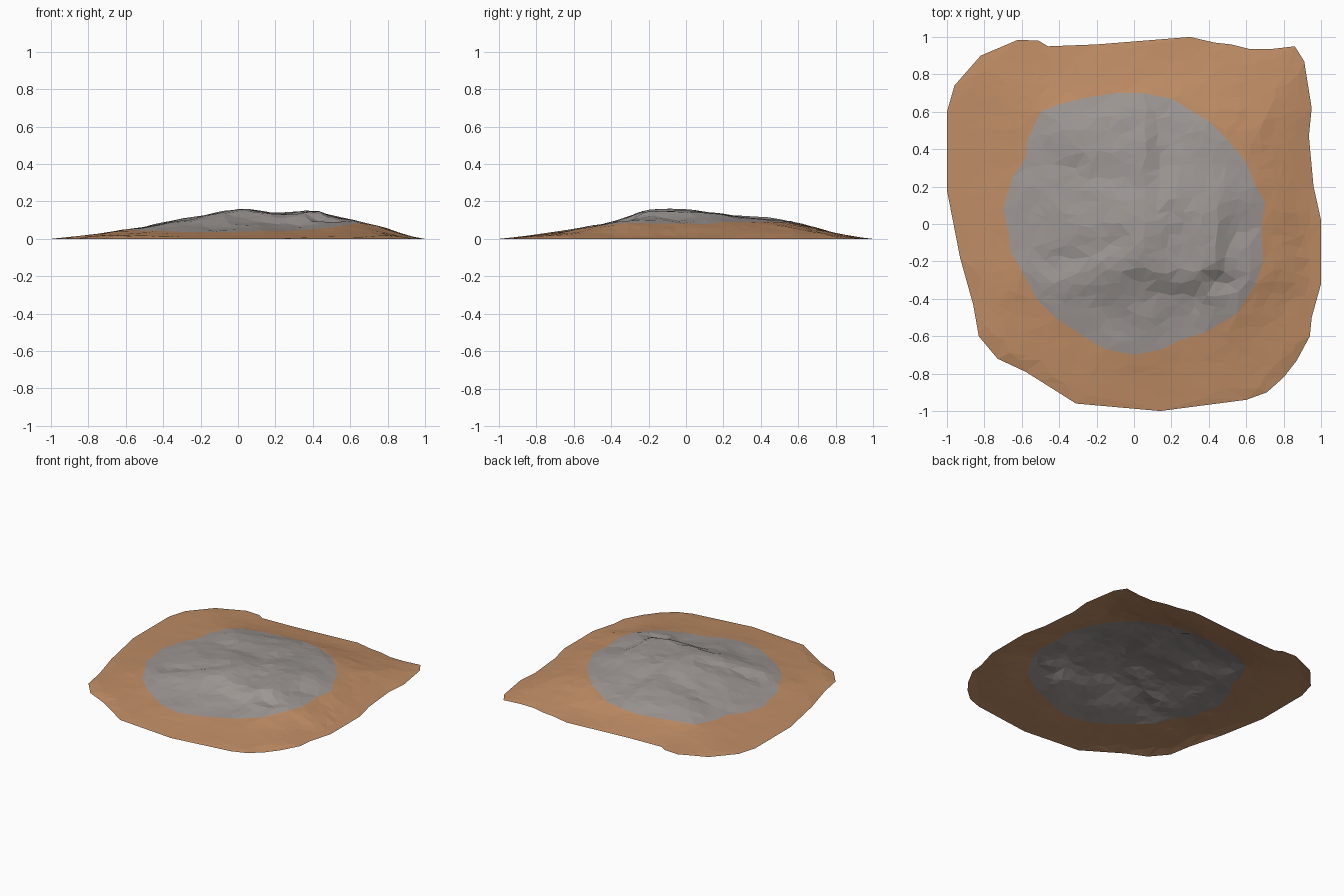
import bpy, math, random
from mathutils import Vector, noise
from mathutils.geometry import delaunay_2d_cdt, intersect_point_line

if "Cube" in bpy.data.objects:
    bpy.data.objects.remove(bpy.data.objects["Cube"])

random.seed(4)

# ground outline and rocky-top outline, seen from above
OUTLINE = [(-1, .6), (-.96, .74), (-.82, .9), (-.62, .985), (-.51, .98), (-.46, .95),
           (-.2, .96), (.3, 1), (.43, .97), (.52, .96), (.62, .935), (.73, .935),
           (.86, .95), (.91, .87), (.95, .62), (.935, .47), (.96, .2), (1, .02),
           (1, -.32), (.95, -.5), (.94, -.6), (.87, -.73), (.8, -.82), (.71, -.9),
           (.6, -.94), (.14, -1), (-.31, -.96), (-.5, -.84), (-.58, -.79),
           (-.73, -.72), (-.83, -.6), (-.86, -.43), (-.93, -.18), (-1, .18)]
ROCK = [(-.7, .08), (-.65, .25), (-.58, .35), (-.57, .45), (-.5, .6), (-.4, .64),
        (-.28, .67), (-.1, .7), (.05, .7), (.2, .67), (.4, .55), (.5, .45),
        (.6, .33), (.65, .2), (.7, .12), (.68, -.02), (.69, -.2), (.65, -.32),
        (.55, -.48), (.38, -.58), (.25, -.62), (.15, -.67), (0, -.7), (-.15, -.67),
        (-.27, -.6), (-.42, -.5), (-.52, -.4), (-.6, -.25), (-.66, -.15), (-.67, -.05)]

# skyline profiles from the front and from the side
SKY_X = [(-1, 0), (-.8, .022), (-.6, .052), (-.5, .062), (-.4, .09), (-.2, .127),
         (0, .157), (.07, .16), (.2, .142), (.3, .137), (.43, .147), (.5, .135),
         (.6, .108), (.7, .082), (.8, .05), (.9, .017), (1, 0)]
SKY_Y = [(-1, 0), (-.8, .022), (-.6, .05), (-.4, .088), (-.35, .115), (-.25, .15),
         (-.1, .16), (.05, .16), (.2, .142), (.3, .125), (.5, .106), (.6, .087),
         (.7, .062), (.8, .032), (.9, .012), (1, 0)]

# creases: start, end, width, height change
CREASES = [((-.45, -.22), (-.08, -.09), .05, -.016), ((0, -.3), (.3, -.4), .05, -.014),
           ((.52, .02), (.52, -.2), .05, -.018), ((.36, -.02), (.42, -.2), .07, .012),
           ((.42, -.3), (.5, -.3), .05, -.03), ((.1, .1), (.15, .6), .05, -.012),
           ((.2, .05), (.25, -.2), .06, -.012), ((-.3, .3), (.0, .2), .06, -.01),
           ((.83, .5), (.85, -.35), .03, .010), ((-.1, .55), (-.45, .5), .05, .008)]


def lookup(table, t):
    for (a, u), (b, v) in zip(table, table[1:]):
        if t <= b:
            return u + (v - u) * max(0, t - a) / (b - a)
    return table[-1][1]


def segment_distance(p, a, b):
    a, b = Vector(a), Vector(b)
    d = b - a
    t = max(0, min(1, (p - a).dot(d) / d.length_squared))
    return (p - a - d * t).length


def loop_distance(p, loop):
    return min(segment_distance(p, a, b) for a, b in zip(loop, loop[1:] + loop[:1]))


def inside(p, loop):
    hit = False
    for (ax, ay), (bx, by) in zip(loop, loop[1:] + loop[:1]):
        if (ay > p.y) != (by > p.y) and p.x < ax + (p.y - ay) * (bx - ax) / (by - ay):
            hit = not hit
    return hit


def height(p):
    sx, sy = lookup(SKY_X, p.x), lookup(SKY_Y, p.y)
    h = .7 * sx * sy / .16 + .3 * min(sx, sy)
    edge = loop_distance(p, OUTLINE)
    fade = min(1, edge / .15)
    rough = noise.noise(Vector((p.x * 4, p.y * 4, 1.7))) * .012
    rough += noise.noise(Vector((p.x * 9, p.y * 9, 5.2))) * .007
    for a, b, width, amount in CREASES:
        rough += amount * math.exp(-(segment_distance(p, a, b) / width) ** 2)
    h += rough * fade * min(1, h / .06)
    return max(0, min(h, .3 * edge, .161))


# scattered points joined into triangles that respect both outlines
points = [Vector(p) for p in OUTLINE + ROCK]
n, m = len(OUTLINE), len(ROCK)
edges = [(i, (i + 1) % n) for i in range(n)]
edges += [(n + i, n + (i + 1) % m) for i in range(m)]
step = .062
for i in range(-17, 18):
    for j in range(-17, 18):
        p = Vector((i + random.uniform(-.33, .33), j + random.uniform(-.33, .33))) * step
        if (inside(p, OUTLINE) and loop_distance(p, OUTLINE) > .035
                and loop_distance(p, ROCK) > .025):
            points.append(p)
flat, _, tris, *_ = delaunay_2d_cdt(points, edges, [], 0, 1e-5)
tris = [t for t in tris if inside(sum((flat[i] for i in t), Vector((0, 0))) / 3, OUTLINE)]
heights = [height(p) for p in flat]


def material(name, color):
    mat = bpy.data.materials.new(name)
    mat.diffuse_color = (*color, 1)
    mat.use_nodes = True
    mat.node_tree.nodes["Principled BSDF"].inputs["Base Color"].default_value = mat.diffuse_color
    return mat


def build(name, mat, want_rock):
    faces = [t for t in tris
             if inside(sum((flat[i] for i in t), Vector((0, 0))) / 3, ROCK) == want_rock]
    used = sorted({i for t in faces for i in t})
    index = {v: k for k, v in enumerate(used)}
    mesh = bpy.data.meshes.new(name)
    mesh.from_pydata([(flat[i].x, flat[i].y, heights[i]) for i in used], [],
                     [[index[i] for i in t] for t in faces])
    mesh.materials.append(mat)
    bpy.context.collection.objects.link(bpy.data.objects.new(name, mesh))


# grey rocky top and the earth slope around it, both open underneath
build("rock_top", material("grey rock", (.34, .31, .295)), True)
build("earth_slope", material("brown earth", (.52, .265, .13)), False)
